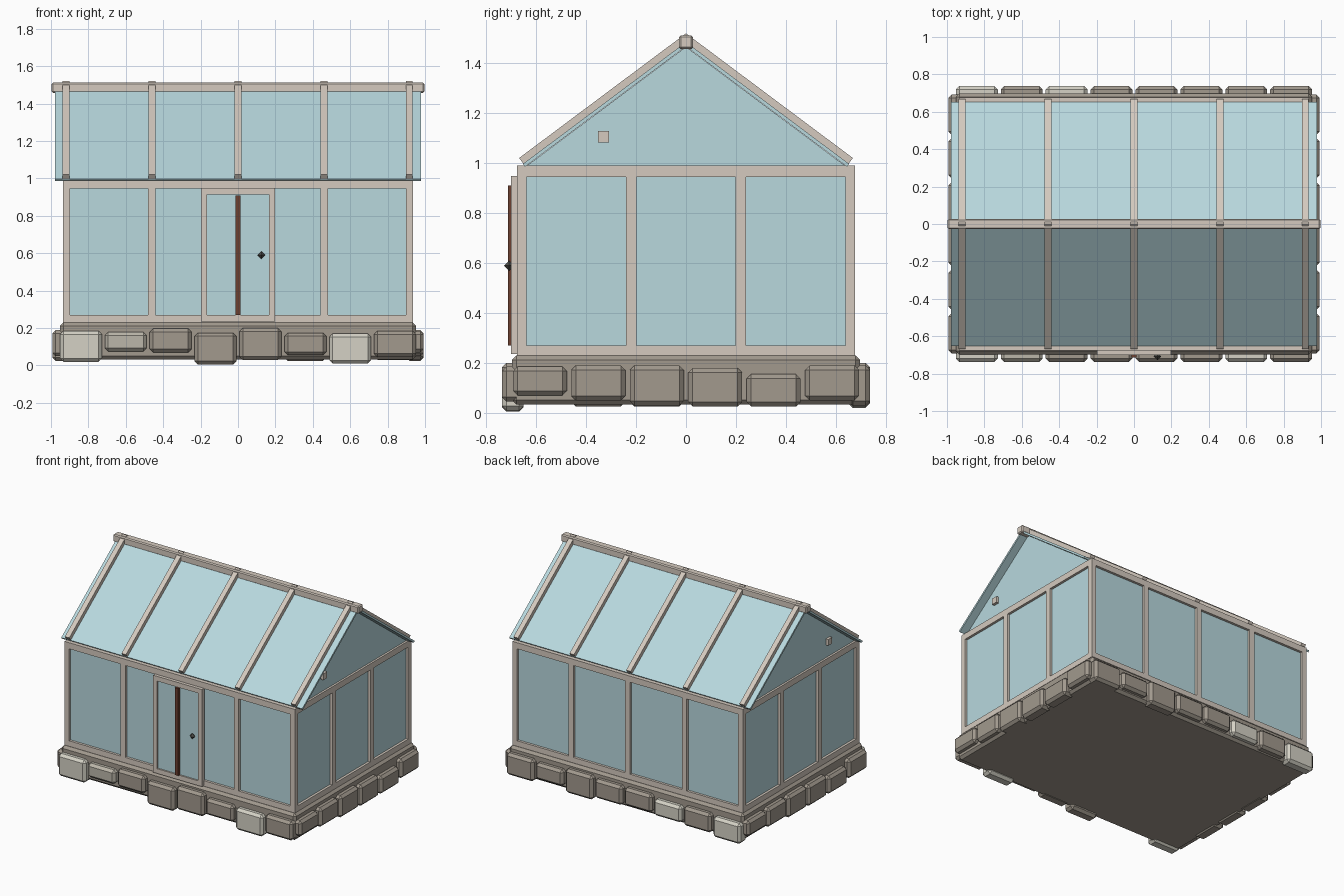
import bpy, bmesh
from math import atan, cos, sin
from mathutils import Matrix, Vector

cube = bpy.data.objects.get("Cube")
if cube:
    bpy.data.objects.remove(cube, do_unlink=True)


def material(name, r, g, b):
    m = bpy.data.materials.new(name)
    m.use_nodes = True
    m.diffuse_color = (r, g, b, 1)
    m.node_tree.nodes["Principled BSDF"].inputs["Base Color"].default_value = (r, g, b, 1)
    return m


FRAME = material("pale frame", .66, .59, .52)
GLASS = material("blue glass", .48, .69, .73)
LIGHT = material("light stone", .66, .64, .56)
TAN = material("tan stone", .50, .47, .40)
DARK = material("grey stone", .36, .32, .27)
BROWN = material("brown wood", .15, .05, .03)
METAL = material("dark metal", .08, .08, .07)


def add(name, bm, mat, bevel=0):
    bmesh.ops.recalc_face_normals(bm, faces=bm.faces)
    mesh = bpy.data.meshes.new(name)
    bm.to_mesh(mesh)
    bm.free()
    mesh.materials.append(mat)
    ob = bpy.data.objects.new(name, mesh)
    bpy.context.collection.objects.link(ob)
    if bevel:
        mod = ob.modifiers.new("chamfer", "BEVEL")
        mod.width = bevel
        mod.segments = 1
    return ob


def box(name, xs, ys, zs, mat, bevel=0):
    """Box given by its extent on each axis."""
    bm = bmesh.new()
    bmesh.ops.create_cube(bm, size=1)
    size = [abs(a[1] - a[0]) for a in (xs, ys, zs)]
    mid = Vector([(a[0] + a[1]) / 2 for a in (xs, ys, zs)])
    bmesh.ops.transform(bm, verts=bm.verts, matrix=Matrix.Translation(mid) @ Matrix.Diagonal((*size, 1)))
    return add(name, bm, mat, bevel)


def prism(name, profile, x0, x1, mat):
    """Extrude a y-z profile along x."""
    bm = bmesh.new()
    face = bm.faces.new([bm.verts.new((x0, y, z)) for y, z in profile])
    moved = bmesh.ops.extrude_face_region(bm, geom=[face])["geom"]
    bmesh.ops.translate(bm, vec=(x1 - x0, 0, 0), verts=[g for g in moved if isinstance(g, bmesh.types.BMVert)])
    return add(name, bm, mat)


WX, WY = .935, .677          # wall half sizes
Z0, Z1 = .225, .99           # wall bottom and top
POST, RAIL = .038, .045

# Foundation slab
box("foundation", (-.952, .952), (-.697, .697), (.033, .23), DARK, .018)

# Foundation stones: (bottom, top, colour) along each side
front = [(.02, .185, LIGHT), (.075, .178, TAN), (.07, .198, DARK), (.005, .175, DARK),
         (.03, .2, DARK), (.055, .175, DARK), (.01, .17, LIGHT), (.045, .185, DARK)]
back = [(.02, .17, LIGHT), (.04, .18, DARK), (.05, .17, LIGHT), (.06, .19, DARK),
        (.05, .19, DARK), (.025, .2, DARK), (.06, .18, DARK), (.03, .19, DARK)]
right = [(.07, .185, DARK), (.05, .19, DARK), (.03, .19, DARK),
         (.025, .18, DARK), (.025, .155, DARK), (.05, .19, DARK)]
for side, stones, label in ((-1, front, "front"), (1, back, "back")):
    for i, (lo, hi, mat) in enumerate(stones):
        x = -.84 + .24 * i
        box(label + "_stone", (x - .112, x + .112), (side * .65, side * .737), (lo, hi), mat, .018)
for side, stones, label in ((1, right, "left"), (-1, right[::-1], "right")):
    for i, (lo, hi, mat) in enumerate(stones):
        y = -.585 + .234 * i
        box(label + "_stone", (side * .9, side * .993), (y - .108, y + .108), (lo, hi), mat, .018)

# Wall glass, set back from the frame
t = .018
box("wall_glass", (-WX + t, WX - t), (-WY + t, WY - t), (Z0, Z1 - .01), GLASS)

# Corner posts
for sx in (-1, 1):
    for sy in (-1, 1):
        box("corner_post", (sx * (WX - POST), sx * WX), (sy * (WY - POST), sy * WY), (Z0, Z1), FRAME)

# Rails and intermediate posts
for s in (-1, 1):
    for lo, hi in ((Z0, Z0 + RAIL), (Z1 - RAIL, Z1)):
        box("long_rail", (-WX + POST, WX - POST), (s * (WY - POST), s * WY), (lo, hi), FRAME)
        box("end_rail", (s * (WX - POST), s * WX), (-WY + POST, WY - POST), (lo, hi), FRAME)
    for x in (-.46, 0, .46):
        box("long_wall_post", (x - .02, x + .02), (s * (WY - POST), s * WY), (Z0 + RAIL, Z1 - RAIL), FRAME)
    for y in (-.22, .22):
        box("end_wall_post", (s * (WX - POST), s * WX), (y - .021, y + .021), (Z0 + RAIL, Z1 - RAIL), FRAME)

# Door with centre bar and knob
for s in (-1, 1):
    box("door_stile", (s * .165, s * .198), (-.701, -.67), (.235, .948), FRAME)
for lo, hi in ((.235, .27), (.913, .948)):
    box("door_rail", (-.165, .165), (-.701, -.67), (lo, hi), FRAME)
box("door_glass", (-.165, .165), (-.69, -.67), (.27, .913), GLASS)
box("door_bar", (-.014, .014), (-.713, -.68), (.27, .91), BROWN)
bm = bmesh.new()
bmesh.ops.create_cone(bm, segments=4, radius1=.021, radius2=0, depth=.021,
                      matrix=Matrix.Translation((0, 0, .0105)))
bmesh.ops.delete(bm, geom=[f for f in bm.faces if len(f.verts) == 4], context="FACES_ONLY")
bmesh.ops.mirror(bm, geom=bm.verts[:] + bm.edges[:] + bm.faces[:], axis="Z", merge_dist=.001)
bmesh.ops.translate(bm, vec=(.125, -.708, .59), verts=bm.verts)
add("door_knob", bm, METAL)

# Gable glass and small vent blocks
SLOPE = .747
prism("gable_glass", [(-.645, .984), (.645, .984), (0, 1.466)], -.92, .92, GLASS)
for s in (-1, 1):
    box("gable_vent", (s * .9, s * .94), (-.353, -.308), (1.083, 1.128), FRAME)

# Roof slopes and ribs
angle = atan(SLOPE)
run = Vector((cos(angle), -sin(angle)))
normal = Vector((sin(angle), cos(angle)))


def slope_profile(side, apex, length, thick):
    a = Vector((0, apex))
    pts = (a, a + run * length, a + run * length - normal * thick, a - Vector((0, thick / cos(angle))))
    return [(side * p.x, p.y) for p in pts]


for s in (-1, 1):
    prism("roof_glass", slope_profile(s, 1.485, .815, .014), -.978, .978, GLASS)
    for x in (-.92, -.46, 0, .46, .915):
        prism("roof_rib", slope_profile(s, 1.52, .834, .03), x - .018, x + .018, FRAME)

# Ridge beam
box("ridge_beam", (-.997, .997), (-.028, .028), (1.458, 1.512), FRAME, .007)
